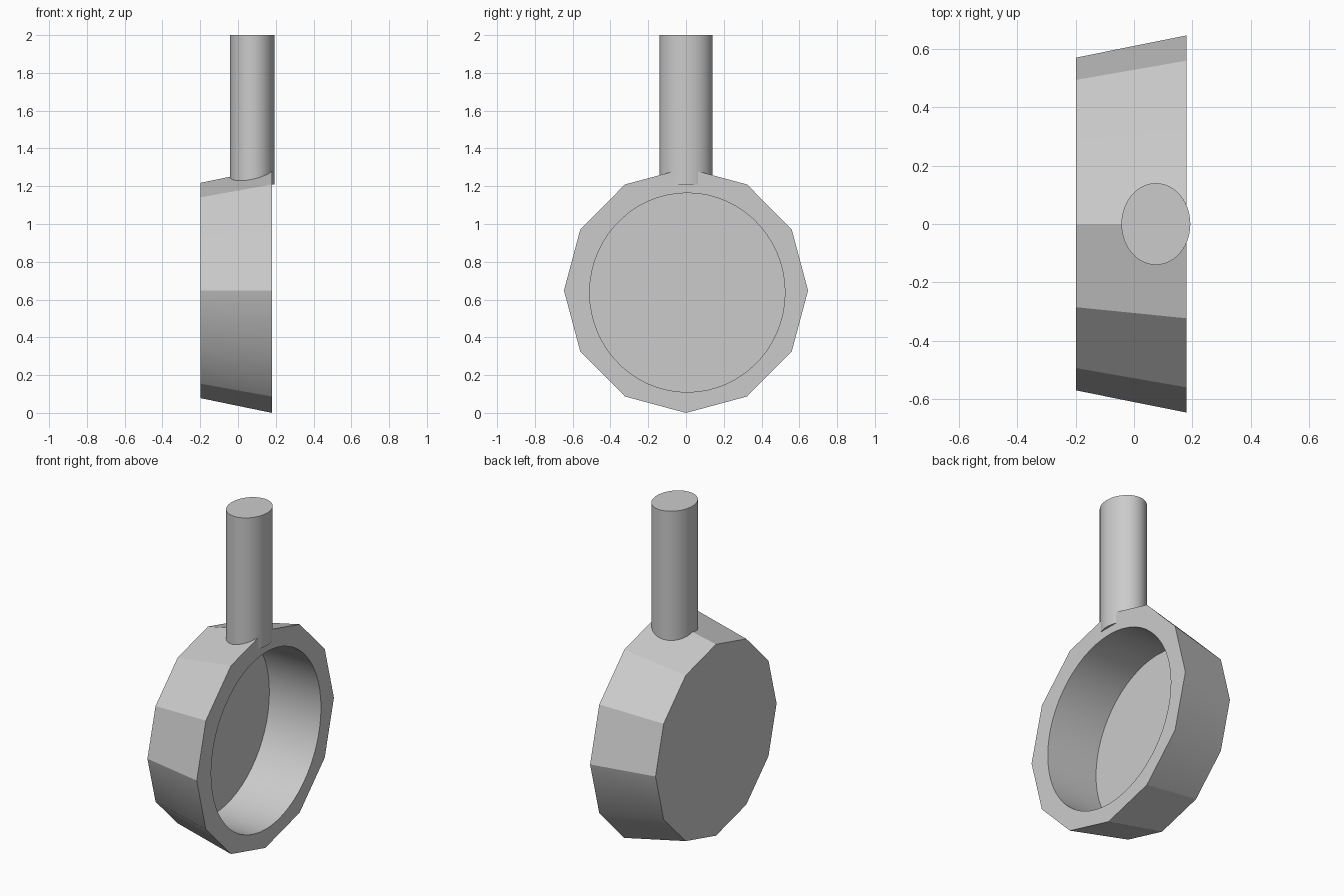
import bpy, bmesh
from math import sin, cos, tau, radians

cube = bpy.data.objects.get("Cube")
if cube:
    bpy.data.objects.remove(cube, do_unlink=True)

grey = bpy.data.materials.new("plain grey")
grey.use_nodes = True
grey.diffuse_color = (0.6, 0.6, 0.6, 1)
grey.node_tree.nodes["Principled BSDF"].inputs["Base Color"].default_value = (0.6, 0.6, 0.6, 1)


def ring(bm, sides, place):
    """Loop of vertices; place(cos, sin) gives each position."""
    return [bm.verts.new(place(cos(tau * i / sides), sin(tau * i / sides))) for i in range(sides)]


def band(bm, a, b):
    """Join two loops; b has a whole multiple of a's vertices."""
    n, step = len(a), len(b) // len(a)
    for i in range(n):
        arc = [b[(i * step + k) % len(b)] for k in range(step + 1)]
        bm.faces.new([a[(i + 1) % n], a[i]] + arc)


def finish(name, bm, soft=lambda edge: False):
    """Smooth faces, with sharp edges wherever the surface turns strongly."""
    bmesh.ops.recalc_face_normals(bm, faces=bm.faces)
    for face in bm.faces:
        face.smooth = True
    for edge in bm.edges:
        edge.smooth = edge.calc_face_angle(0) < radians(25) or soft(edge)
    mesh = bpy.data.meshes.new(name)
    bm.to_mesh(mesh)
    bm.free()
    mesh.materials.append(grey)
    obj = bpy.data.objects.new(name, mesh)
    bpy.context.collection.objects.link(obj)


# Pan: tapered twelve-sided body with a round straight-walled recess
MID, BACK, FRONT, FLOOR = 0.648, -0.198, 0.18, -0.16
bm = bmesh.new()
back = ring(bm, 12, lambda c, s: (BACK, 0.57 * s, MID + 0.57 * c))
front = ring(bm, 12, lambda c, s: (FRONT, 0.646 * s, MID + 0.648 * c))
rim, floor = [ring(bm, 60, lambda c, s: (x, 0.007 + 0.517 * s, 0.637 + 0.527 * c)) for x in (FRONT, FLOOR)]
band(bm, back, front)
band(bm, front, rim)
band(bm, rim, floor)
bm.faces.new(back)
bm.faces.new(floor)


def lower_flank(edge):
    a, b = (v.co for v in edge.verts)
    return abs(a.x - b.x) > 0.37 and 0.3 < (a.z + b.z) / 2 < 0.4


finish("pan", bm, lower_flank)

# Handle: upright oval rod sunk into the top of the pan
bm = bmesh.new()
low, high = [ring(bm, 48, lambda c, s: (0.075 + 0.118 * c, 0.14 * s, z)) for z in (1.21, 2.0)]
band(bm, low, high)
bm.faces.new(low)
bm.faces.new(high)
finish("handle", bm)
